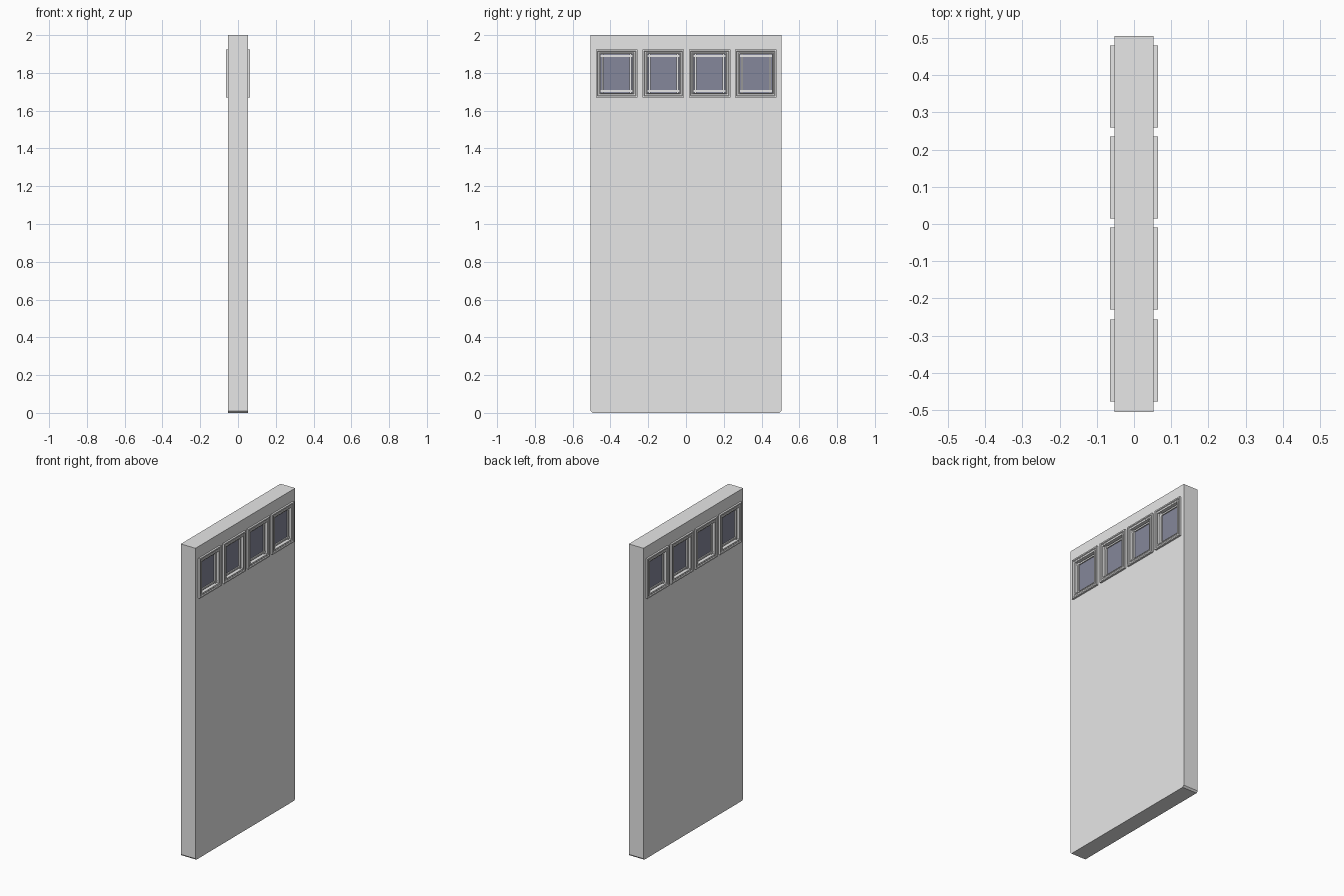
import bpy, bmesh

if "Cube" in bpy.data.objects:
    bpy.data.objects.remove(bpy.data.objects["Cube"])

SLAB_X, FACE_X = 0.052, 0.064
WIN_Y = [-0.367, -0.12, 0.125, 0.37]
WIN_Z, HALF_Y, HALF_Z = 1.797, 0.11, 0.128


def material(name, rgb):
    m = bpy.data.materials.new(name)
    m.diffuse_color = (*rgb, 1)
    m.use_nodes = True
    m.node_tree.nodes["Principled BSDF"].inputs["Base Color"].default_value = m.diffuse_color
    return m


GREY = material("light grey", (0.8, 0.8, 0.8))
GLASS = material("smoky blue glass", (0.235, 0.245, 0.325))


def finish(name, bm, mat):
    bmesh.ops.recalc_face_normals(bm, faces=bm.faces)
    me = bpy.data.meshes.new(name)
    bm.to_mesh(me)
    bm.free()
    ob = bpy.data.objects.new(name, me)
    me.materials.append(mat)
    bpy.context.collection.objects.link(ob)
    return ob


def add_box(bm, lo, hi):
    verts = bmesh.ops.create_cube(bm, size=1)["verts"]
    for v in verts:
        for i in range(3):
            v.co[i] = lo[i] if v.co[i] < 0 else hi[i]


def add_ring(bm, cy, side, profile):
    """Rectangular moulding swept around a window; profile is (inset, x) pairs."""
    loops = []
    for inset, x in profile:
        hy, hz = HALF_Y - inset, HALF_Z - inset
        loops.append([bm.verts.new((side * x, cy + a * hy, WIN_Z + b * hz))
                      for a, b in ((-1, -1), (1, -1), (1, 1), (-1, 1))])
    n = len(loops)
    for i in range(n):
        a, b = loops[i], loops[(i + 1) % n]
        for k in range(4):
            j = (k + 1) % 4
            bm.faces.new((a[k], a[j], b[j], b[k]))


# door slab: outline with clipped bottom corners, extruded through x
bm = bmesh.new()
outline = [(-0.495, 0), (0.495, 0), (0.505, 0.01), (0.505, 2), (-0.505, 2), (-0.505, 0.01)]
face = bm.faces.new([bm.verts.new((-SLAB_X, y, z)) for y, z in outline])
ext = bmesh.ops.extrude_face_region(bm, geom=[face])["geom"]
bmesh.ops.translate(bm, vec=(2 * SLAB_X, 0, 0),
                    verts=[g for g in ext if isinstance(g, bmesh.types.BMVert)])
slab = finish("door_slab", bm, GREY)

# window openings
bm = bmesh.new()
for cy in WIN_Y:
    add_box(bm, (-0.2, cy - HALF_Y + 0.022, WIN_Z - HALF_Z + 0.022),
            (0.2, cy + HALF_Y - 0.022, WIN_Z + HALF_Z - 0.022))
cutter = finish("opening_cutter", bm, GREY)
cutter.hide_render = True
mod = slab.modifiers.new("openings", "BOOLEAN")
mod.object = cutter
mod.solver = "EXACT"
bpy.context.view_layer.objects.active = slab
bpy.ops.object.modifier_apply(modifier=mod.name)
bpy.data.objects.remove(cutter)

# stepped frames, glazing bars and panes
frames, bars, panes = bmesh.new(), bmesh.new(), bmesh.new()
PROFILE = [(0, 0.048), (0, FACE_X), (0.008, FACE_X), (0.011, 0.059),
           (0.018, 0.059), (0.021, 0.062), (0.025, 0.062), (0.025, 0.036)]
for cy in WIN_Y:
    for s in (-1, 1):
        add_ring(frames, cy, s, PROFILE)
        x0, x1 = sorted((s * 0.036, s * 0.049))
        x2, x3 = sorted((s * 0.036, s * 0.047))
        for e in (-1, 1):
            y, z = cy + e * (HALF_Y - 0.036), WIN_Z + e * (HALF_Z - 0.036)
            add_box(bars, (x0, y - 0.005, WIN_Z - HALF_Z + 0.024),
                    (x1, y + 0.005, WIN_Z + HALF_Z - 0.024))
            add_box(bars, (x2, cy - HALF_Y + 0.024, z - 0.005),
                    (x3, cy + HALF_Y - 0.024, z + 0.005))
    add_box(panes, (-0.04, cy - HALF_Y + 0.023, WIN_Z - HALF_Z + 0.023),
            (0.04, cy + HALF_Y - 0.023, WIN_Z + HALF_Z - 0.023))
finish("window_frames", frames, GREY)
finish("glazing_bars", bars, GREY)
finish("window_panes", panes, GLASS)
